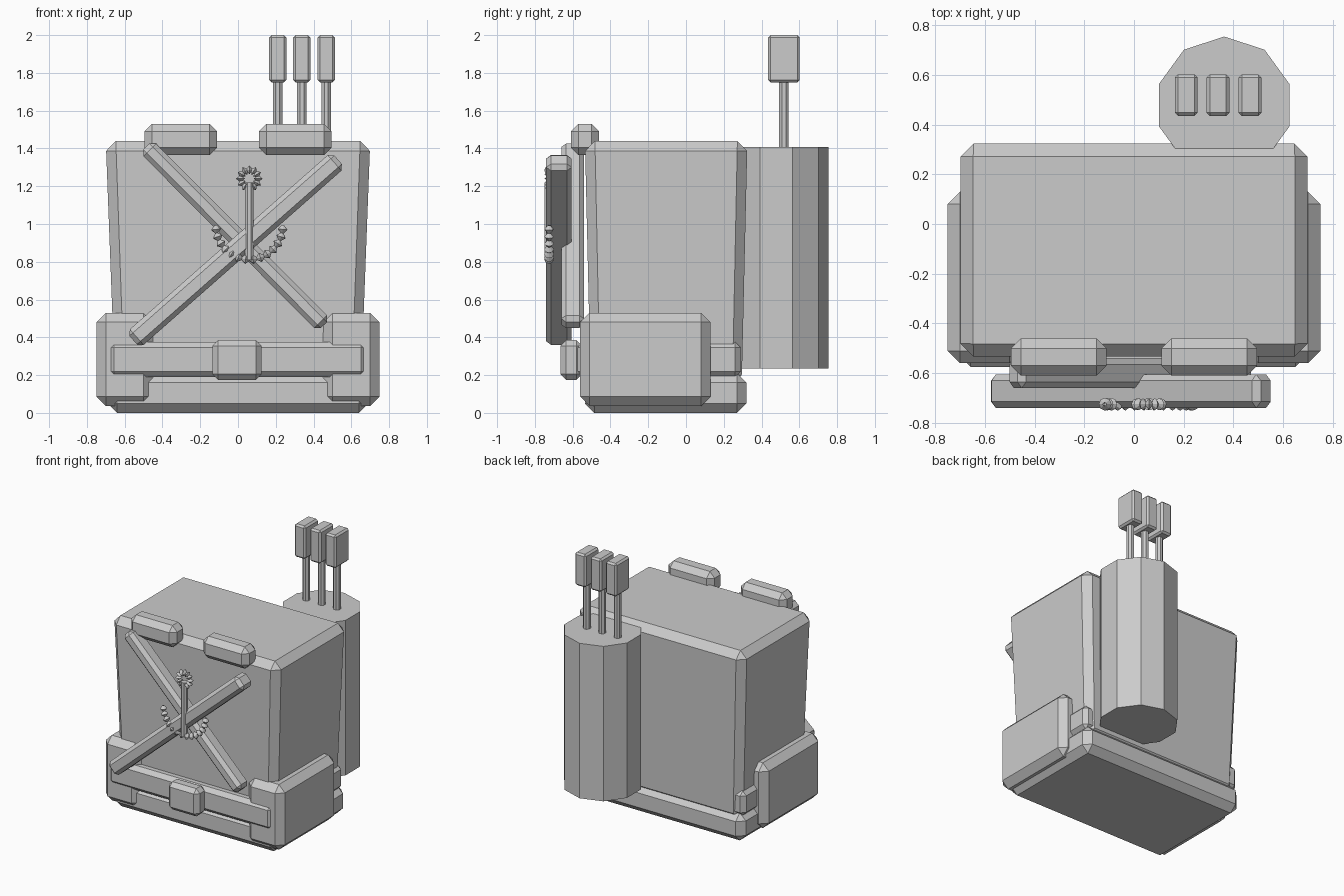
import bpy, bmesh
from math import pi, cos, sin, atan2, hypot, radians
from mathutils import Matrix

if "Cube" in bpy.data.objects:
    bpy.data.objects.remove(bpy.data.objects["Cube"])


def finish(bm, name):
    bmesh.ops.recalc_face_normals(bm, faces=bm.faces)
    me = bpy.data.meshes.new(name)
    bm.to_mesh(me)
    bm.free()
    ob = bpy.data.objects.new(name, me)
    bpy.context.collection.objects.link(ob)
    return ob


def box(name, lo, hi, bevel, taper=1.0, tilt=0.0):
    """Chamfered box from min/max corners; taper scales the bottom, tilt turns it about y."""
    size = [h - l for l, h in zip(lo, hi)]
    mid = [(h + l) / 2 for l, h in zip(lo, hi)]
    bm = bmesh.new()
    bmesh.ops.create_cube(bm, size=1, matrix=Matrix.Diagonal((*size, 1)))
    bmesh.ops.bevel(bm, geom=bm.edges[:], offset=bevel, segments=1,
                    affect='EDGES', profile=0.5)
    for v in bm.verts:
        s = taper + (1 - taper) * (v.co.z / size[2] + 0.5)
        v.co.x *= s
        v.co.y *= s
    bm.transform(Matrix.Translation(mid) @ Matrix.Rotation(tilt, 4, 'Y'))
    return finish(bm, name)


def prism(name, x, y, z0, z1, r, sides, turn=0.0):
    bm = bmesh.new()
    bmesh.ops.create_cone(bm, cap_ends=True, segments=sides, radius1=r, radius2=r, depth=z1 - z0,
                          matrix=Matrix.Translation((x, y, (z0 + z1) / 2)) @ Matrix.Rotation(turn, 4, 'Z'))
    return finish(bm, name)


def strap(name, a, b, width, y0, y1, bevel):
    """Diagonal bar in the front plane between (x, z) points a and b."""
    dx, dz = b[0] - a[0], b[1] - a[1]
    length = hypot(dx, dz)
    cx, cz = (a[0] + b[0]) / 2, (a[1] + b[1]) / 2
    return box(name, (cx - length / 2, y0, cz - width / 2), (cx + length / 2, y1, cz + width / 2),
               bevel, tilt=-atan2(dz, dx))


def bead_arc(name, cx, cz, y, radius, start, end, count, bead_r, bead_len):
    """Double-cone beads strung along an arc in the front plane."""
    bm = bmesh.new()
    for i in range(count):
        t = radians(start + (end - start) * i / (count - 1))
        base = Matrix.Translation((cx + radius * cos(t), y, cz + radius * sin(t))) @ Matrix.Rotation(-t, 4, 'Y')
        for flip in (0, pi):
            m = base @ Matrix.Rotation(flip, 4, 'X') @ Matrix.Translation((0, 0, bead_len / 4))
            bmesh.ops.create_cone(bm, cap_ends=False, segments=8, radius1=bead_r,
                                  radius2=bead_r * 0.25, depth=bead_len / 2, matrix=m)
    bmesh.ops.remove_doubles(bm, verts=bm.verts, dist=0.0005)
    return finish(bm, name)


# Torso and hips
box("torso", (-0.70, -0.535, 0.15), (0.70, 0.325, 1.44), 0.053, taper=0.93)
box("hips", (-0.69, -0.535, 0), (0.69, 0.32, 0.21), 0.05)

# Belt and buckle
box("belt", (-0.687, -0.575, 0.19), (0.68, 0.29, 0.375), 0.03)
box("buckle", (-0.135, -0.665, 0.175), (0.125, -0.55, 0.385), 0.03)

# Hip pouches and shoulder pads
for side, s in (("left", -1), ("right", 1)):
    xs = sorted((s * 0.45, s * 0.75))
    box("hip_pouch_" + side, (xs[0], -0.56, 0.037), (xs[1], 0.13, 0.53), 0.05)
    xs = sorted((s * 0.11, s * 0.495))
    box("shoulder_pad_" + side, (xs[0], -0.61, 1.365), (xs[1], -0.46, 1.53), 0.04)

# Crossed chest straps
strap("outer_strap", (-0.555, 0.385), (0.53, 1.34), 0.11, -0.74, -0.605, 0.025)
strap("inner_strap", (-0.485, 1.41), (0.455, 0.465), 0.095, -0.66, -0.54, 0.025)

# Beaded pendant: shank, ring and curved arms
prism("pendant_shank", 0.06, -0.725, 0.81, 1.22, 0.025, 8, pi / 8)
bead_arc("pendant_ring", 0.06, 1.24, -0.725, 0.047, 0, 330, 12, 0.024, 0.028)
bead_arc("pendant_arms", 0.06, 0.99, -0.725, 0.177, 186, 354, 14, 0.026, 0.044)

# Quiver on the back with three arrows
prism("quiver", 0.363, 0.478, 0.235, 1.408, 0.276, 10, 0)
for i, x in enumerate((0.21, 0.338, 0.467)):
    prism(f"arrow_shaft_{i + 1}", x, 0.518, 1.3, 1.77, 0.027, 8, pi / 8)
    box(f"arrow_fletching_{i + 1}", (x - 0.046, 0.435, 1.75), (x + 0.046, 0.602, 2.0), 0.013)
